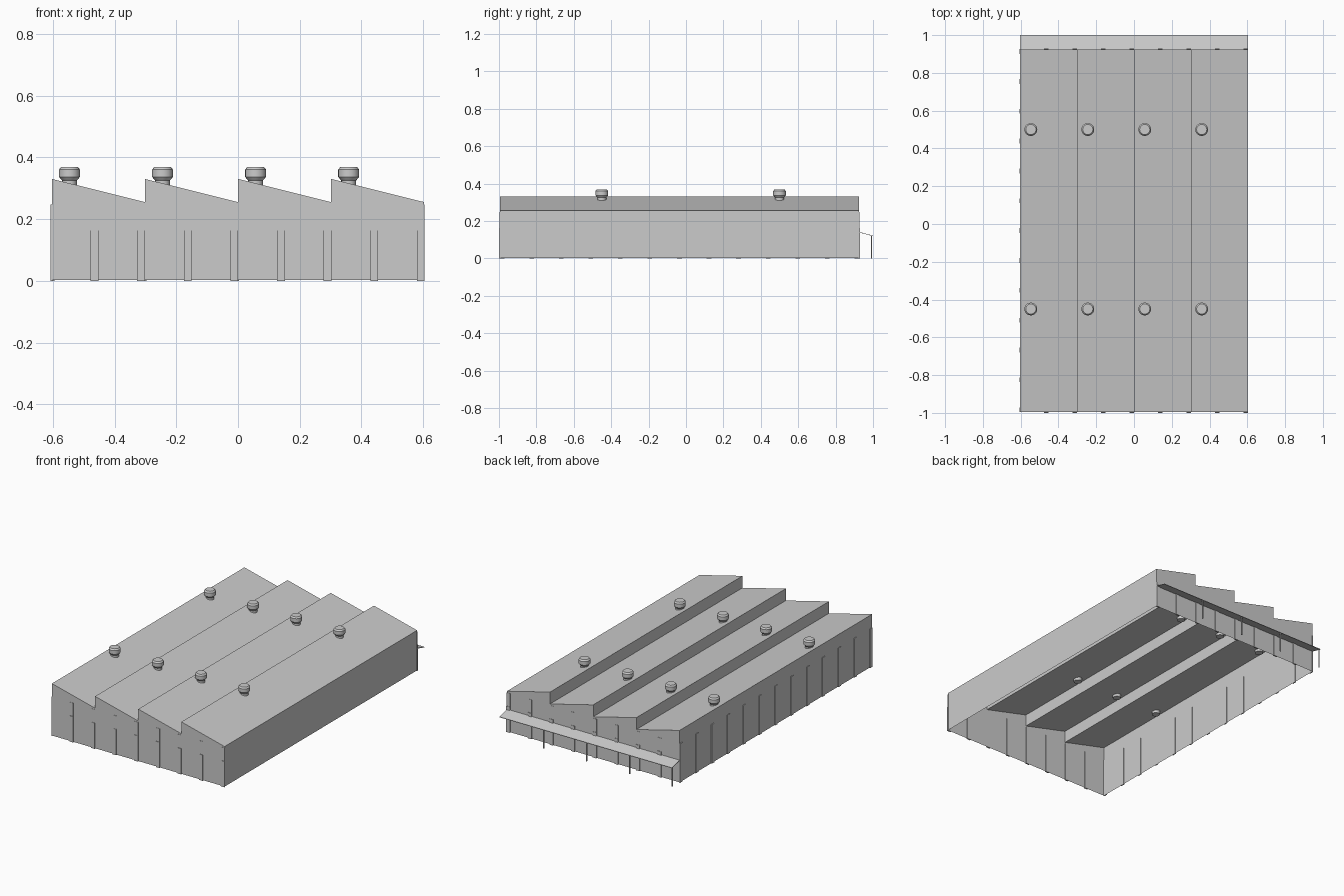
import bpy, bmesh, math

if "Cube" in bpy.data.objects:
    bpy.data.objects.remove(bpy.data.objects["Cube"])

grey = bpy.data.materials.new("plain grey")
grey.diffuse_color = (0.6, 0.6, 0.6, 1)
grey.use_nodes = True
grey.node_tree.nodes["Principled BSDF"].inputs["Base Color"].default_value = grey.diffuse_color

W, Y0, Y1 = 0.603, -0.995, 0.925      # half width, front wall, back wall
LOW, HIGH, TEETH = 0.255, 0.33, 4
STEP = 2 * W / TEETH


def finish(name, bm):
    me = bpy.data.meshes.new(name)
    bm.to_mesh(me)
    bm.free()
    me.materials.append(grey)
    ob = bpy.data.objects.new(name, me)
    bpy.context.collection.objects.link(ob)
    return ob


def add_box(bm, x0, x1, y0, y1, z0, z1):
    vs = bmesh.ops.create_cube(bm, size=1)["verts"]
    for v in vs:
        v.co.x = x1 if v.co.x > 0 else x0
        v.co.y = y1 if v.co.y > 0 else y0
        v.co.z = z1 if v.co.z > 0 else z0


# hall shell: sawtooth profile, open underneath
profile = [(-W, 0.002), (W, 0.002)]
for i in reversed(range(TEETH)):
    x = -W + i * STEP
    profile += [(x + STEP, LOW), (x, HIGH)]
bm = bmesh.new()
front = [bm.verts.new((x, Y0, z)) for x, z in profile]
back = [bm.verts.new((x, Y1, z)) for x, z in profile]
bm.faces.new(front)
bm.faces.new(back[::-1])
n = len(profile)
for i in range(1, n):                  # skip the floor edge
    j = (i + 1) % n
    bm.faces.new((front[j], front[i], back[i], back[j]))
finish("sawtooth_hall", bm)

# wall posts: thicker foot, thin upper strip
bm = bmesh.new()
for i in range(8):
    x = -0.465 + i * 0.151
    for y, s in ((Y0, -1), (Y1, 1)):
        for out, top in ((0.005, 0.163), (0.002, 0.247)):
            a, b = sorted((y + s * out, y - s * 0.004))
            add_box(bm, x - 0.0125, x + 0.0125, a, b, 0, top)
finish("end_wall_posts", bm)

bm = bmesh.new()
for i in range(13):
    y = -0.983 + i * 0.158
    add_box(bm, -W - 0.004, -W + 0.002, y - 0.0125, y + 0.0125, 0, 0.247)
finish("side_wall_posts", bm)

# rear canopy: thin sloping sheet on slim poles
bm = bmesh.new()
add_box(bm, -W, W, Y1, 1.0, 0.0, 0.003)
for v in bm.verts:
    v.co.z += 0.139 if v.co.y < 0.95 else 0.119
finish("rear_canopy", bm)
bm = bmesh.new()
for x in (-0.598, -0.3, 0.0, 0.3):
    add_box(bm, x - 0.003, x + 0.003, 0.988, 0.994, 0, 0.121)
finish("canopy_poles", bm)

# roof vents: lathed stem and cap
SEG = 20
rings = [(0.024, 0.295), (0.024, 0.325), (0.027, 0.328), (0.034, 0.337),
         (0.034, 0.360), (0.027, 0.369)]
for k, y in enumerate((-0.45, 0.5)):
    for i in range(TEETH):
        cx = -W + i * STEP + 0.057
        bm = bmesh.new()
        loops = [[bm.verts.new((cx + r * math.cos(2 * math.pi * s / SEG),
                                y + r * math.sin(2 * math.pi * s / SEG), z))
                  for s in range(SEG)] for r, z in rings]
        for a, b in zip(loops, loops[1:]):
            for s in range(SEG):
                t = (s + 1) % SEG
                bm.faces.new((a[s], a[t], b[t], b[s]))
        bm.faces.new(loops[0][::-1])
        bm.faces.new(loops[-1])
        ob = finish(f"roof_vent_{k}_{i}", bm)
        bpy.ops.object.select_all(action='DESELECT')
        ob.select_set(True)
        bpy.context.view_layer.objects.active = ob
        bpy.ops.object.shade_smooth_by_angle(angle=math.radians(30))
